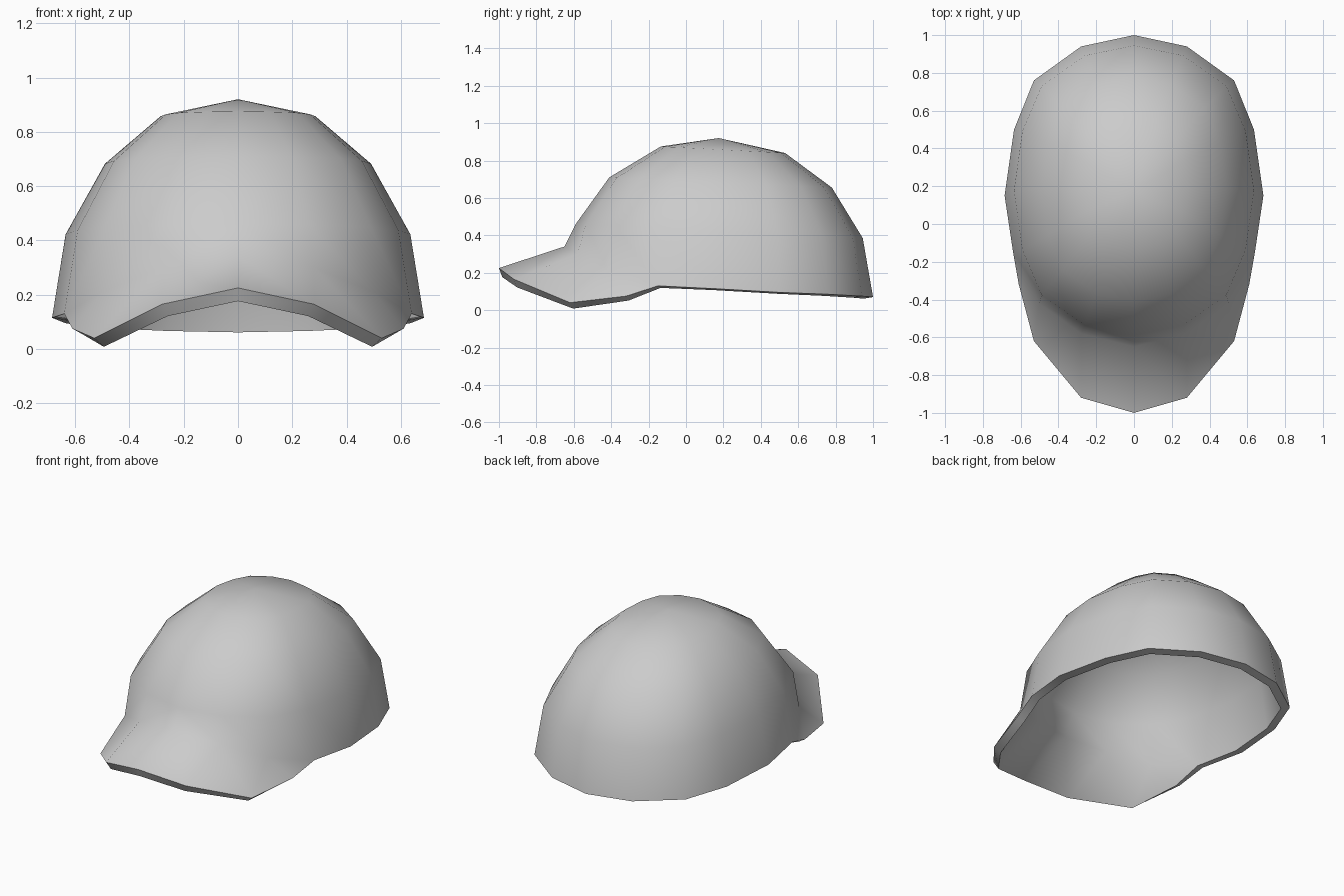
import bpy, bmesh

cube = bpy.data.objects.get("Cube")
if cube:
    bpy.data.objects.remove(cube)

# One plain fabric colour
fabric = bpy.data.materials.new("light_grey_fabric")
fabric.use_nodes = True
colour = (0.6, 0.6, 0.6, 1)
fabric.diffuse_color = colour
fabric.node_tree.nodes["Principled BSDF"].inputs["Base Color"].default_value = colour

# Unit half outline, from the back centre round the left side to the front
quarter = [(0, 1), (0.41, 0.93), (0.77, 0.72), (0.93, 0.41), (1, 0)]
half = quarter + [(x, -y) for x, y in reversed(quarter[:-1])]


def crown_ring(width, back_y, back_z, front_y, front_z):
    """Half a tilted oval through a back and a front point."""
    mid_y, reach = (back_y + front_y) / 2, (back_y - front_y) / 2
    mid_z, rise = (back_z + front_z) / 2, (back_z - front_z) / 2
    return [(x * width, mid_y + y * reach, mid_z + y * rise) for x, y in half]


# Lower edge of the crown: rear band, then the seam that meets the brim
band = [(0, 1, 0.07), (0.28, 0.94, 0.075), (0.53, 0.76, 0.085),
        (0.635, 0.5, 0.095), (0.685, 0.15, 0.115)]
seam = [(0.64, -0.15, 0.13), (0.5, -0.42, 0.21), (0.28, -0.58, 0.30), (0, -0.65, 0.34)]
rings = [band + seam,
         crown_ring(0.635, 0.945, 0.385, -0.59, 0.46),
         crown_ring(0.49, 0.78, 0.655, -0.41, 0.71),
         crown_ring(0.285, 0.53, 0.84, -0.135, 0.875)]
brim_edge = [(0.61, -0.32, 0.075), (0.53, -0.62, 0.04), (0.28, -0.92, 0.165), (0, -1, 0.225)]

bm = bmesh.new()


def add_row(points):
    return [bm.verts.new(p) for p in points]


def bridge(lower, upper):
    for i in range(len(lower) - 1):
        bm.faces.new((lower[i], lower[i + 1], upper[i + 1], upper[i]))


# Left half of the crown, closed at the top
rows = [add_row(r) for r in rings]
for lower, upper in zip(rows, rows[1:]):
    bridge(lower, upper)
top = bm.verts.new((0, 0.175, 0.92))
for a, b in zip(rows[-1], rows[-1][1:]):
    bm.faces.new((a, b, top))

# Left half of the brim
bridge(add_row(brim_edge), rows[0][-4:])

# Mirror to the right half and weld the centre line
bmesh.ops.mirror(bm, geom=bm.verts[:] + bm.edges[:] + bm.faces[:], axis='X', merge_dist=0.001)
bmesh.ops.remove_doubles(bm, verts=bm.verts[:], dist=0.001)
bmesh.ops.recalc_face_normals(bm, faces=bm.faces[:])
if max(bm.faces, key=lambda f: f.calc_center_median().z).normal.z < 0:
    bmesh.ops.reverse_faces(bm, faces=bm.faces[:])

mesh = bpy.data.meshes.new("cap_shell")
bm.to_mesh(mesh)
bm.free()
cap = bpy.data.objects.new("cap_shell", mesh)
bpy.context.collection.objects.link(cap)
mesh.materials.append(fabric)

# Fabric thickness, grown inward
shell = cap.modifiers.new("thickness", 'SOLIDIFY')
shell.thickness = 0.05
shell.offset = -1
shell.use_even_offset = True

bpy.ops.object.select_all(action='DESELECT')
cap.select_set(True)
bpy.context.view_layer.objects.active = cap
bpy.ops.object.modifier_apply(modifier=shell.name)
bpy.ops.object.shade_smooth_by_angle(angle=0.87)
